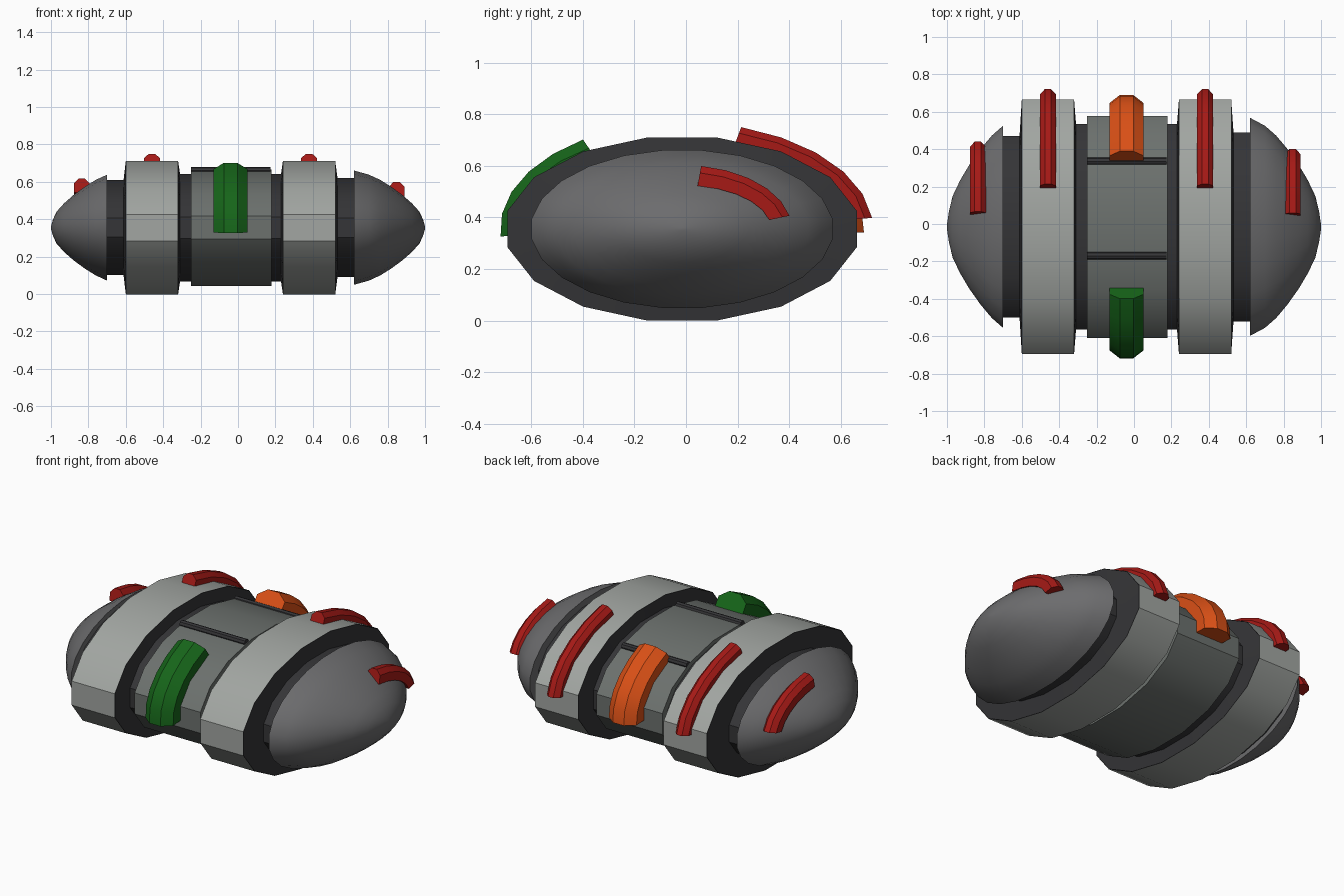
import bpy, bmesh
from math import sin, cos, pi, radians, hypot

if "Cube" in bpy.data.objects:
    bpy.data.objects.remove(bpy.data.objects["Cube"])

CY, CZ, FLAT = -0.015, 0.355, 0.524   # body axis and height/width ratio


def material(name, rgb):
    m = bpy.data.materials.new(name)
    m.diffuse_color = (*rgb, 1)
    m.use_nodes = True
    m.node_tree.nodes["Principled BSDF"].inputs["Base Color"].default_value = m.diffuse_color
    return m


DARK = material("dark_grey", (0.035, 0.035, 0.038))
LIGHT = material("light_grey", (0.36, 0.38, 0.36))
MID = material("mid_grey", (0.15, 0.165, 0.155))
SHELL = material("shell_grey", (0.15, 0.15, 0.155))
RED = material("red", (0.38, 0.01, 0.008))
GREEN = material("green", (0.008, 0.13, 0.01))
ORANGE = material("orange", (0.7, 0.08, 0.008))


def finish(bm, name, mat):
    bmesh.ops.recalc_face_normals(bm, faces=bm.faces)
    me = bpy.data.meshes.new(name)
    bm.to_mesh(me)
    bm.free()
    ob = bpy.data.objects.new(name, me)
    bpy.context.collection.objects.link(ob)
    me.materials.append(mat)
    bpy.ops.object.select_all(action='DESELECT')
    ob.select_set(True)
    bpy.context.view_layer.objects.active = ob
    bpy.ops.object.shade_smooth_by_angle(angle=radians(32))
    return ob


def loft(bm, rings, caps=True):
    for a, b in zip(rings, rings[1:]):
        n = len(a)
        for i in range(n):
            j = (i + 1) % n
            bm.faces.new((a[i], a[j], b[j], b[i]))
    if caps:
        bm.faces.new(rings[0])
        bm.faces.new(rings[-1])


def lathe(name, profile, mat, sides=16, caps=True):
    """Elliptical turning around the x axis; profile is (x, half width)."""
    bm = bmesh.new()
    rings = []
    for x, r in profile:
        angs = [(i + 0.5) * 2 * pi / sides for i in range(sides)]
        rings.append([bm.verts.new((x, CY + r * cos(t), CZ + FLAT * r * sin(t))) for t in angs])
    loft(bm, rings, caps)
    return finish(bm, name, mat)


def strip(name, x, width, outer, inner, t0, t1, mat, side=1, steps=5):
    """Chamfered strip bent along an ellipse between angles t0 and t1."""
    bm = bmesh.new()
    w = width / 2
    section = [(-w, 0), (-w, 0.65), (-w * 0.4, 1), (w * 0.4, 1), (w, 0.65), (w, 0)]
    rings = []
    for k in range(steps + 1):
        t = radians(t0 + (t1 - t0) * k / steps)
        ring = []
        for dx, h in section:
            a = inner[0] + (outer[0] - inner[0]) * h
            b = inner[1] + (outer[1] - inner[1]) * h
            ring.append(bm.verts.new((x + dx, CY + side * a * cos(t), CZ + b * sin(t))))
        rings.append(ring)
    loft(bm, rings)
    return finish(bm, name, mat)


# Dark core with necks and ring flanks
lathe("core", [(-0.72, 0.495), (-0.612, 0.495), (-0.60, 0.69), (-0.32, 0.69), (-0.31, 0.56),
               (0.23, 0.56), (0.24, 0.69), (0.52, 0.69), (0.532, 0.515), (0.64, 0.515)], DARK)

# Light bands around the two large rings
for name, x0, x1 in (("left_band", -0.60, -0.32), ("right_band", 0.24, 0.52)):
    lathe(name, [(x0, 0.693), (x1, 0.693)], LIGHT, caps=False)

# Centre drum
lathe("centre_drum", [(-0.25, 0.605), (0.18, 0.605)], MID)

# Rounded end caps, the left one cut shorter
dome = [(0.62, 0.588), (0.70, 0.545), (0.76, 0.492), (0.82, 0.42), (0.88, 0.335),
        (0.93, 0.25), (0.97, 0.165), (0.99, 0.08), (1.0, 0.012)]
lathe("right_end_cap", dome, SHELL, 24)
lathe("left_end_cap", [(-x, r) for x, r in dome[1:]], SHELL, 24)

# Red strips on the rings and end caps
for name, x in (("left_ring_strip", -0.46), ("right_ring_strip", 0.38)):
    strip(name, x, 0.085, (0.74, 0.415), (0.66, 0.345), 6, 72, RED)
strip("right_cap_strip", 0.848, 0.085, (0.425, 0.248), (0.345, 0.17), 12, 80, RED)
strip("left_cap_strip", -0.835, 0.085, (0.465, 0.266), (0.385, 0.19), 12, 80, RED)

# Green front pad and orange back pad on the drum
strip("front_pad", -0.04, 0.18, (0.705, 0.413), (0.585, 0.30), -4, 57, GREEN, side=-1)
strip("back_pad", -0.04, 0.18, (0.705, 0.413), (0.585, 0.30), -2, 55, ORANGE)

# Thin bars across the top of the drum
for name, y, z in (("front_bar", -0.17, 0.66), ("back_bar", 0.335, 0.61)):
    bm = bmesh.new()
    rings = [[bm.verts.new((x, y + 0.02 * cos(i * pi / 4), z + 0.02 * sin(i * pi / 4)))
              for i in range(8)] for x in (-0.25, 0.175)]
    loft(bm, rings)
    finish(bm, name, DARK)
